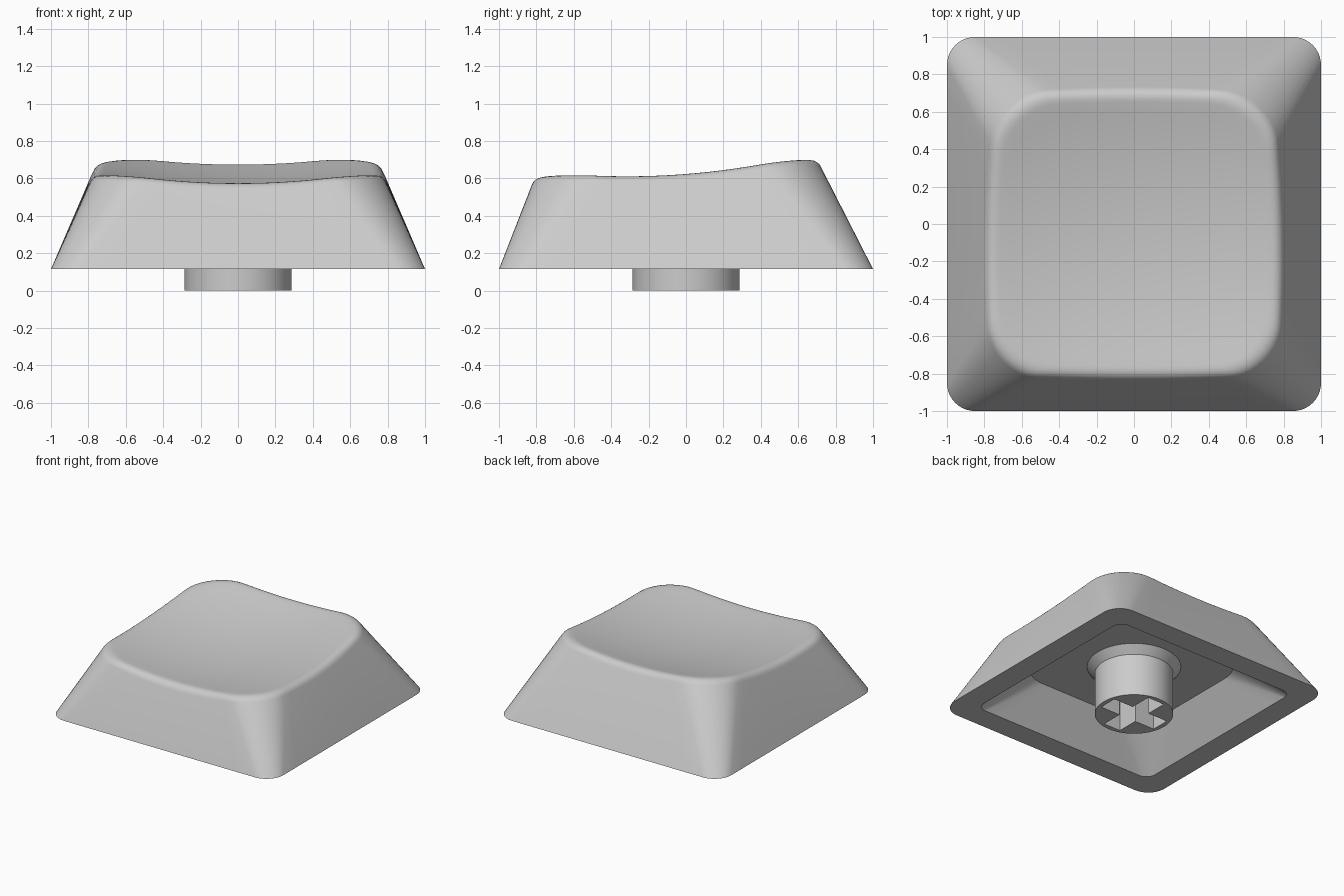
import bpy, bmesh, math
from mathutils import Vector

cube = bpy.data.objects.get("Cube")
if cube:
    bpy.data.objects.remove(cube, do_unlink=True)

plastic = bpy.data.materials.new("light_grey_plastic")
plastic.use_nodes = True
grey = (0.6, 0.6, 0.6, 1)
plastic.diffuse_color = grey
plastic.node_tree.nodes["Principled BSDF"].inputs["Base Color"].default_value = grey

ARC, STRAIGHT = 10, 12   # segments per corner and per side
BASE = 0.115             # height of the lower rim
CEILING = 0.4            # height of the hollow's ceiling


def outline(half_x, front, back, radius, z):
    """Rounded rectangle with a constant number of points."""
    corners = [(half_x, back, 0), (-half_x, back, 90),
               (-half_x, front, 180), (half_x, front, 270)]
    pts = []
    for x, y, start in corners:
        cx = x - math.copysign(radius, x)
        cy = y - math.copysign(radius, y)
        for k in range(ARC + 1):
            a = math.radians(start + 90 * k / ARC)
            pts.append(Vector((cx + radius * math.cos(a), cy + radius * math.sin(a), z)))
    full = []
    for i, p in enumerate(pts):
        full.append(p)
        if i % (ARC + 1) == ARC:
            q = pts[(i + 1) % len(pts)]
            full += [p.lerp(q, k / STRAIGHT) for k in range(1, STRAIGHT)]
    return full


def wall(z):
    """Outer tapered wall at height z, its sides bowing out towards the top."""
    h = z - BASE
    ring = outline(1 - 0.43 * h, -1 + 0.39 * h, 1 - 0.51 * h, 0.15 + 0.27 * h, z)
    for p in ring:
        p.x *= 1 - 0.13 * h * (p.y - 0.1) ** 2
    return ring


def dish(x, y):
    return 0.543 + 0.14 * (y + 0.3) ** 2 + 0.127 * x * x


def loft(bm, rings, close_end=False):
    """Bridge rings of equal length; returns the vertex rings."""
    made = [[bm.verts.new(p) for p in ring] for ring in rings]
    for a, b in zip(made, made[1:]):
        n = len(a)
        for i in range(n):
            j = (i + 1) % n
            bm.faces.new((a[i], a[j], b[j], b[i]))
    if close_end:
        bm.faces.new(made[-1])
    return made


def finish(bm, name):
    bmesh.ops.recalc_face_normals(bm, faces=bm.faces)
    mesh = bpy.data.meshes.new(name)
    bm.to_mesh(mesh)
    bm.free()
    mesh.materials.append(plastic)
    obj = bpy.data.objects.new(name, mesh)
    bpy.context.collection.objects.link(obj)
    bpy.ops.object.select_all(action="DESELECT")
    obj.select_set(True)
    bpy.context.view_layer.objects.active = obj
    bpy.ops.object.shade_smooth_by_angle(angle=math.radians(30))


# Key shell: hollow, rim, tapered walls, rounded lip and dished top
low, high = wall(BASE), wall(0.8)
lip_start, lip_corner, lip_end = [], [], []
centre = Vector((0, -0.05, 0))
for a, b in zip(low, high):
    t = 0.7
    for _ in range(12):      # meet the slanted wall with the dish
        p = a.lerp(b, t)
        t = (dish(p.x, p.y) - BASE) / (0.8 - BASE)
    corner = a.lerp(b, t)
    lip_corner.append(corner)
    lip_start.append(corner + (a - b).normalized() * 0.055)
    inner = centre.lerp(corner, 0.925)
    inner.z = dish(inner.x, inner.y)
    lip_end.append(inner)

rings = [outline(0.62, -0.62, 0.56, 0.27, CEILING),
         outline(0.815, -0.815, 0.815, 0.08, BASE), low]
for k in range(7):           # rounded lip
    t = k / 6
    rings.append([s * (1 - t) ** 2 + c * 2 * t * (1 - t) + e * t * t
                  for s, c, e in zip(lip_start, lip_corner, lip_end)])
for k in range(1, 14):       # dished surface
    ring = []
    for p in lip_end:
        q = centre.lerp(p, 1 - k / 14)
        q.z = dish(q.x, q.y)
        ring.append(q)
    rings.append(ring)
bm = bmesh.new()
made = loft(bm, rings, close_end=True)
bm.faces.new(made[0])
finish(bm, "key_shell")


# Stem: flared cylinder with a cross-shaped socket
def circle(radius, z, n=64):
    return [Vector((radius * math.cos(math.tau * i / n),
                    radius * math.sin(math.tau * i / n), z)) for i in range(n)]


def cross(z, arm=0.25, half=0.075):
    pts = []
    for q in range(4):
        c, s = (1, 0, -1, 0)[q], (0, 1, 0, -1)[q]
        for x, y in ((arm, -half), (arm, half), (half, half)):
            pts.append(Vector((x * c - y * s, x * s + y * c, z)))
    return pts


bm = bmesh.new()
outer = loft(bm, [circle(0.287, 0), circle(0.287, CEILING - 0.06),
                  circle(0.345, CEILING + 0.002)])
socket = loft(bm, [cross(0), cross(CEILING - 0.02)], close_end=True)
edges = [bm.edges.get((ring[i - 1], ring[i]))
         for ring in (outer[0], socket[0]) for i in range(len(ring))]
bmesh.ops.triangle_fill(bm, edges=edges, use_beauty=True)
finish(bm, "stem")
